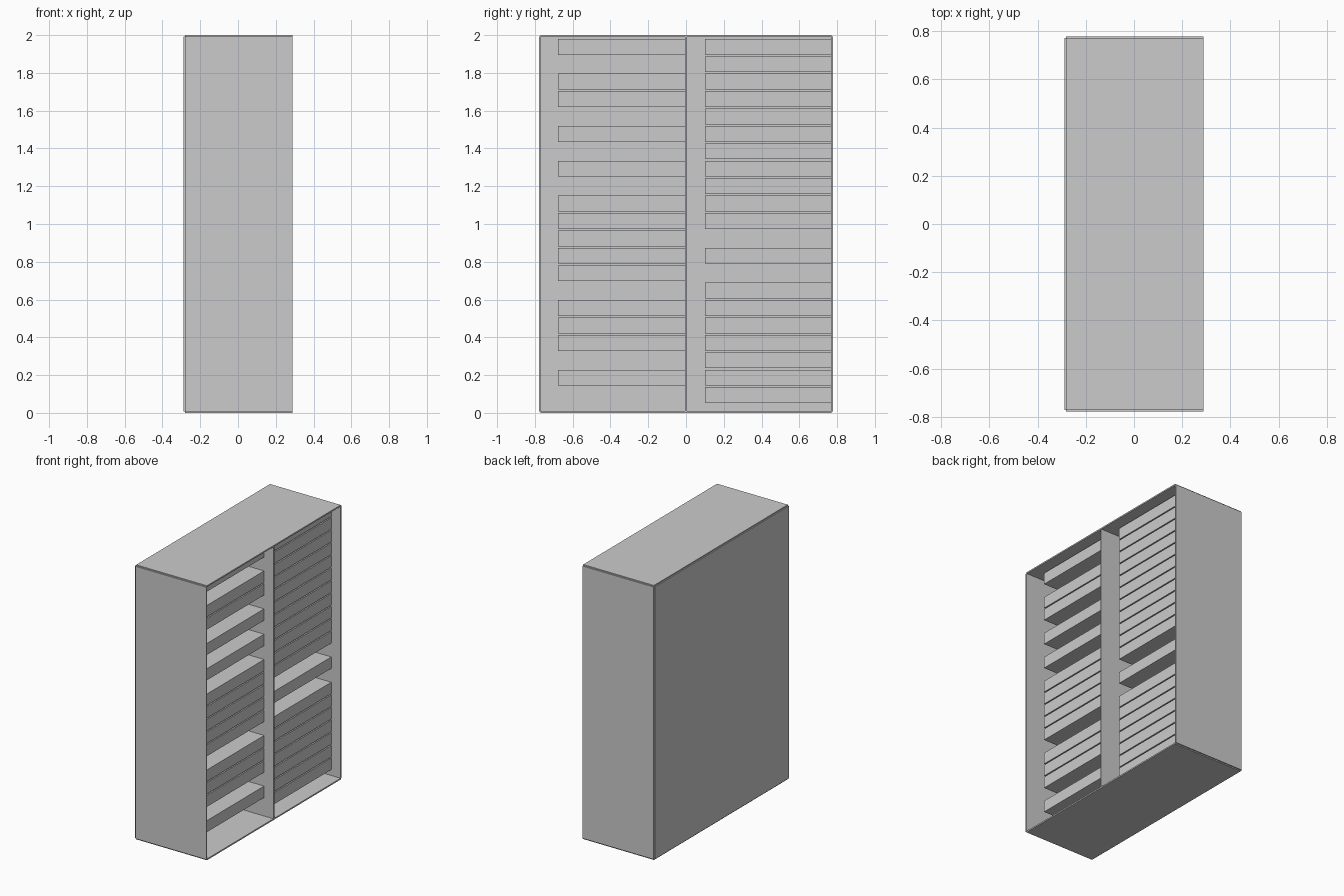
import bpy

cube = bpy.data.objects.get("Cube")
if cube:
    bpy.data.objects.remove(cube, do_unlink=True)

grey = bpy.data.materials.new("plain_grey")
grey.use_nodes = True
colour = (0.6, 0.6, 0.6, 1)
grey.diffuse_color = colour
grey.node_tree.nodes["Principled BSDF"].inputs["Base Color"].default_value = colour


def box(name, x, y, z):
    """Box between the given (low, high) limits on each axis."""
    bpy.ops.mesh.primitive_cube_add(size=1, location=[sum(r) / 2 for r in (x, y, z)])
    ob = bpy.context.object
    ob.name = name
    ob.scale = [r[1] - r[0] for r in (x, y, z)]
    bpy.ops.object.transform_apply(location=False, rotation=False, scale=True)
    ob.data.materials.append(grey)
    return ob


X, Y, H = 0.289, 0.778, 2.0   # half depth, half width, height
T, N = 0.01, 0.008            # panel thickness, notch along the outer edges

# Cabinet shell, open towards +x, with notched outer edges
box("back_panel", (-X, -X + T), (-Y + N, Y - N), (N, H - N))
box("floor_panel", (-X + N, X), (-Y + N, Y - N), (0, T))
box("top_panel", (-X + N, X), (-Y + N, Y - N), (H - T, H))
box("front_wall", (-X + N, X), (-Y, -Y + T), (N, H - N))
box("rear_wall", (-X + N, X), (Y - T, Y), (N, H - N))
box("divider", (-X + N, X), (-T / 2, T / 2), (N, H - N))

# Stacked trays in evenly spaced slots, some slots left empty
PITCH, BASE, TRAY = 0.0922, 0.052, 0.084
columns = {
    "front_tray": ((-0.677, -T / 2), {0, 2, 6, 12, 14, 16, 19}),
    "rear_tray": ((0.1, Y - T), {7, 9}),
}
for name, (span, empty) in columns.items():
    for slot in range(21):
        if slot not in empty:
            z = BASE + slot * PITCH
            box(f"{name}_{slot + 1}", (-X + T, 0.214), span, (z, z + TRAY))
